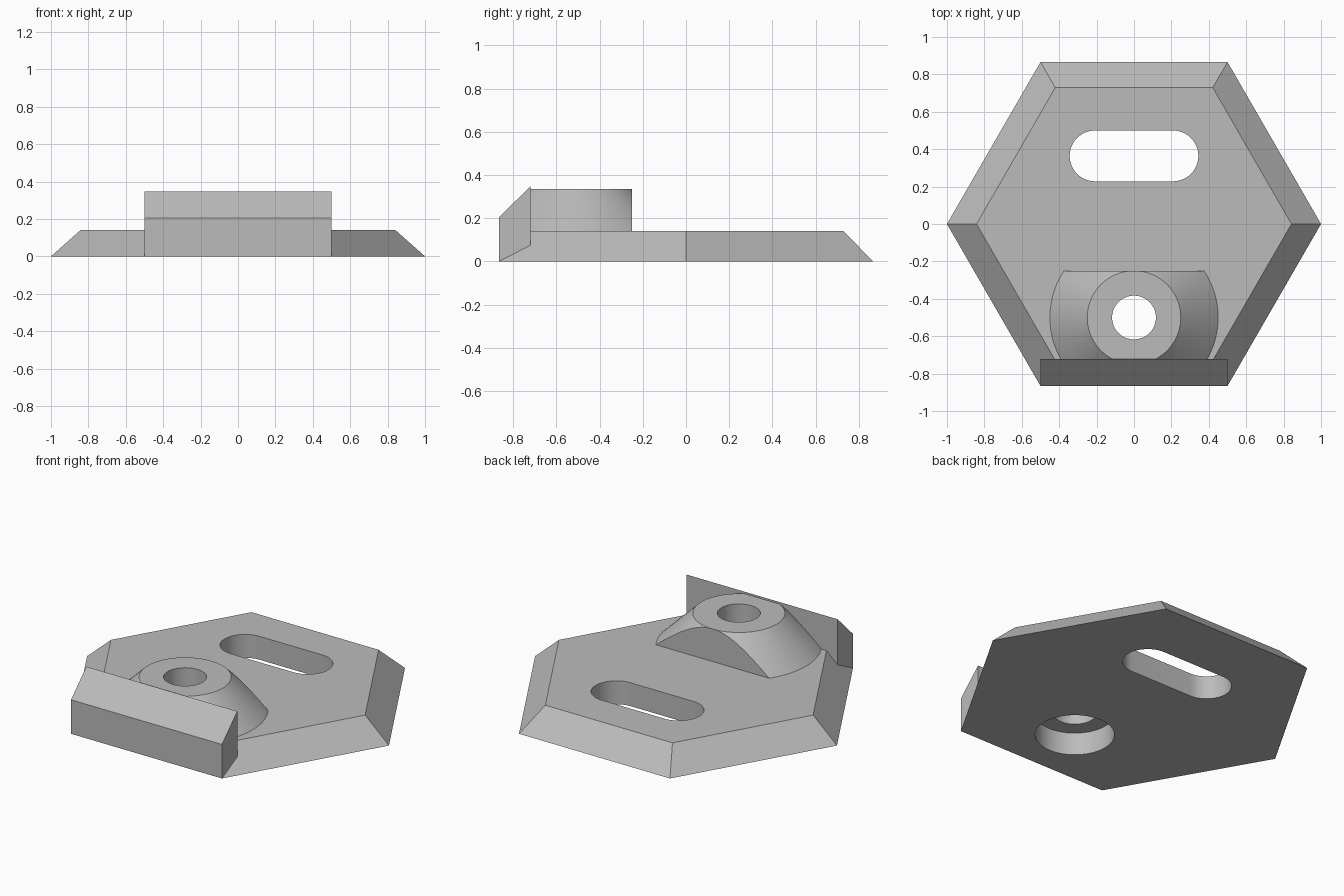
import bpy, bmesh, math
from mathutils import Vector

if "Cube" in bpy.data.objects:
    bpy.data.objects.remove(bpy.data.objects["Cube"])

PLATE_H = 0.14      # plate thickness
BOSS_TOP = 0.335    # boss height
BOSS_Y = -0.5       # boss axis
LIP_BACK = -0.721   # inner face of the front lip


def new_object(name, bm):
    bmesh.ops.recalc_face_normals(bm, faces=bm.faces)
    mesh = bpy.data.meshes.new(name)
    bm.to_mesh(mesh)
    bm.free()
    obj = bpy.data.objects.new(name, mesh)
    bpy.context.collection.objects.link(obj)
    return obj


def extrude_profile(name, points, direction):
    """Solid prism from a closed outline."""
    bm = bmesh.new()
    face = bm.faces.new([bm.verts.new(p) for p in points])
    out = bmesh.ops.extrude_face_region(bm, geom=[face])["geom"]
    verts = [v for v in out if isinstance(v, bmesh.types.BMVert)]
    bmesh.ops.translate(bm, verts=verts, vec=Vector(direction))
    return new_object(name, bm)


def frustum(name, r1, r2, z1, z2, y=0.0, sides=96):
    bm = bmesh.new()
    bmesh.ops.create_cone(bm, cap_ends=True, segments=sides,
                          radius1=r1, radius2=r2, depth=z2 - z1)
    bmesh.ops.translate(bm, verts=bm.verts, vec=(0, y, (z1 + z2) / 2))
    return new_object(name, bm)


def combine(target, tool, operation):
    """Apply a boolean and discard the tool object."""
    mod = target.modifiers.new(operation.lower(), "BOOLEAN")
    mod.operation, mod.solver, mod.object = operation, "EXACT", tool
    bpy.context.view_layer.objects.active = target
    bpy.ops.object.modifier_apply(modifier=mod.name)
    bpy.data.objects.remove(tool)


# Hexagonal plate with sloped sides, corners on the x axis
plate = extrude_profile(
    "mounting_plate",
    [(math.cos(math.radians(a)), math.sin(math.radians(a)), 0)
     for a in range(0, 360, 60)], (0, 0, PLATE_H))
for v in plate.data.vertices:
    if v.co.z > 0.01:
        v.co.x *= 0.842
        v.co.y *= 0.842

# Conical boss, trimmed flat at the back and against the lip
slope = (0.45 - 0.25) / (BOSS_TOP - PLATE_H)
base_z = 0.1
boss = frustum("boss", 0.25 + slope * (BOSS_TOP - base_z), 0.25,
               base_z, BOSS_TOP, BOSS_Y)
y0, y1 = LIP_BACK - 0.002, -0.251
trim = extrude_profile("boss_trim", [(-1, y0, 0), (1, y0, 0), (1, y1, 0), (-1, y1, 0)],
                       (0, 0, 1))
combine(boss, trim, "INTERSECT")
combine(plate, boss, "UNION")

# Front lip with a chamfered top
front = -math.sqrt(3) / 2
lip = extrude_profile("front_lip", [(-0.5, front, 0), (-0.5, front, 0.204),
                                    (-0.5, LIP_BACK, 0.347), (-0.5, LIP_BACK, 0)],
                      (1, 0, 0))
combine(plate, lip, "UNION")

# Bolt hole and the wider recess beneath it
combine(plate, frustum("bolt_hole", 0.117, 0.117, -0.1, 0.5, BOSS_Y, 64), "DIFFERENCE")
combine(plate, frustum("recess", 0.215, 0.215, -0.1, 0.135, BOSS_Y, 64), "DIFFERENCE")

# Rounded slot
r, half, slot_y = 0.136, 0.208, 0.364
outline = []
for side, start in ((1, -90), (-1, 90)):
    for i in range(25):
        a = math.radians(start + i * 7.5)
        outline.append((side * half + r * math.cos(a), slot_y + r * math.sin(a), -0.1))
combine(plate, extrude_profile("slot", outline, (0, 0, 0.5)), "DIFFERENCE")

# Single grey finish
grey = bpy.data.materials.new("grey")
grey.diffuse_color = (0.5, 0.5, 0.5, 1)
grey.use_nodes = True
grey.node_tree.nodes["Principled BSDF"].inputs["Base Color"].default_value = grey.diffuse_color
plate.data.materials.clear()
plate.data.materials.append(grey)
for p in plate.data.polygons:
    p.material_index = 0

bpy.ops.object.select_all(action="DESELECT")
plate.select_set(True)
bpy.context.view_layer.objects.active = plate
bpy.ops.object.shade_smooth_by_angle(angle=math.radians(25))
